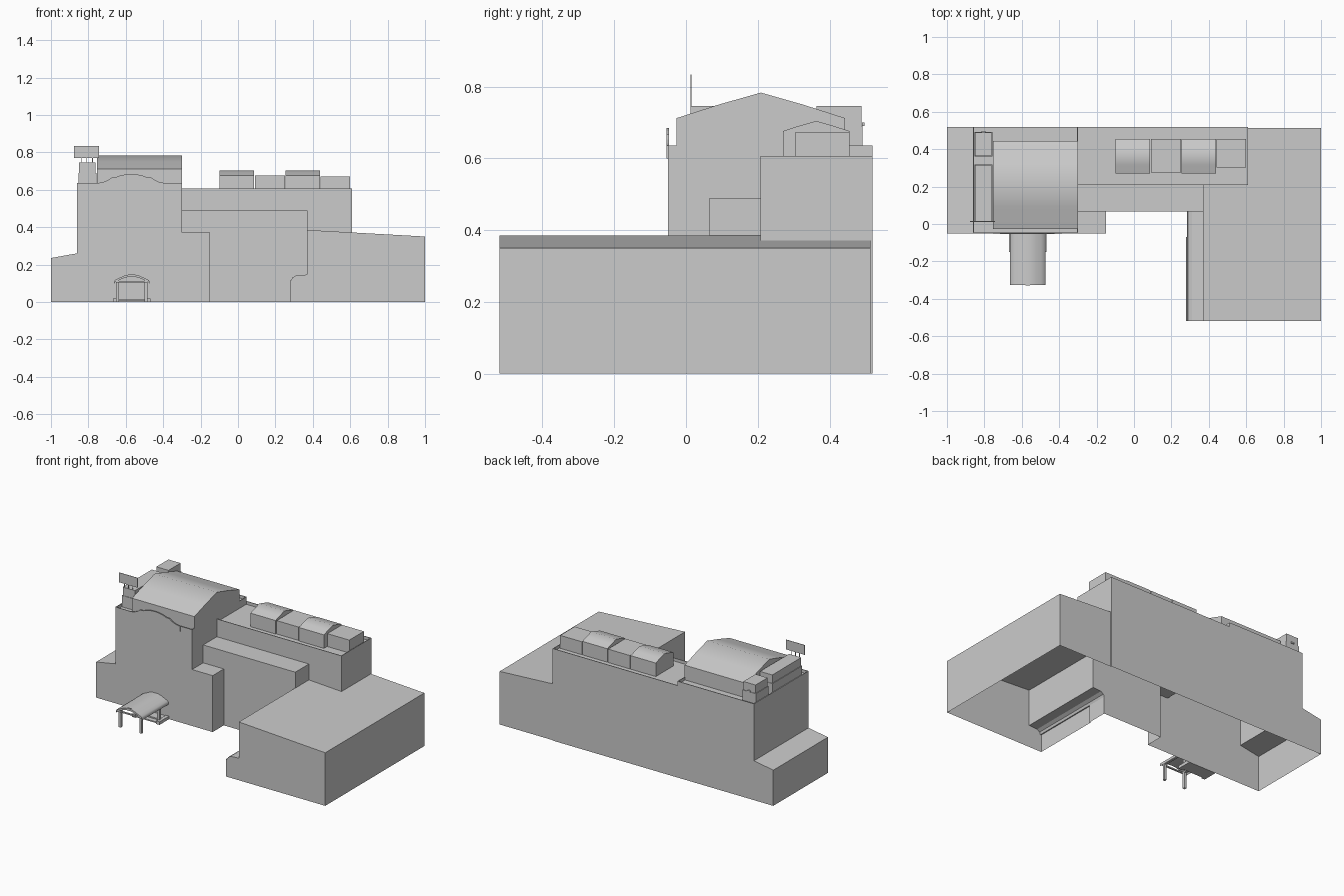
import bpy, bmesh
from mathutils import Vector

if "Cube" in bpy.data.objects:
    bpy.data.objects.remove(bpy.data.objects["Cube"])


def finish(bm, name):
    bmesh.ops.recalc_face_normals(bm, faces=bm.faces)
    me = bpy.data.meshes.new(name)
    bm.to_mesh(me)
    bm.free()
    ob = bpy.data.objects.new(name, me)
    bpy.context.scene.collection.objects.link(ob)
    return ob


def prism(name, pts, axis, a, b, lip=0):
    """Extrude a profile from a to b: along y (pts are x,z) or along x (pts are y,z).
    With a lip, the flat top is sunk to leave a thin parapet."""
    bm = bmesh.new()
    place = (lambda p: (p[0], a, p[1])) if axis == 'y' else (lambda p: (a, p[0], p[1]))
    f = bm.faces.new([bm.verts.new(place(p)) for p in pts])
    ext = bmesh.ops.extrude_face_region(bm, geom=[f])
    shift = Vector((0, b - a, 0)) if axis == 'y' else Vector((b - a, 0, 0))
    bmesh.ops.translate(bm, vec=shift,
                        verts=[v for v in ext['geom'] if isinstance(v, bmesh.types.BMVert)])
    bmesh.ops.recalc_face_normals(bm, faces=bm.faces)
    if lip:
        top = [g for g in bm.faces if g.normal.z > 0.9]
        bmesh.ops.inset_individual(bm, faces=top, thickness=0.006)
        bmesh.ops.inset_individual(bm, faces=top, thickness=0, depth=-lip)
    return finish(bm, name)


def box(name, x0, x1, y0, y1, z0, z1, lip=0):
    return prism(name, [(x0, z0), (x1, z0), (x1, z1), (x0, z1)], 'y', y0, y1, lip)


def gable(name, x0, x1, y0, y1, z0, eave, peak):
    """Roof house with a softly bowed double slope."""
    w, h = y1 - y0, peak - eave
    pts = [(y0, z0), (y1, z0), (y1, eave), (y0 + .75 * w, eave + .53 * h),
           (y0 + .5 * w, peak), (y0 + .25 * w, eave + .53 * h), (y0, eave)]
    ob = prism(name, pts, 'x', x0, x1)
    smooth(ob)
    return ob


def smooth(ob):
    bpy.ops.object.select_all(action='DESELECT')
    ob.select_set(True)
    bpy.context.view_layer.objects.active = ob
    bpy.ops.object.shade_smooth_by_angle(angle=0.7)


# building masses, overlapping so that they merge into one shell
F, B = -.05, .519
tower = box("building_shell", -.86, -.30, F, B, 0, .635, lip=.02)
masses = [
    prism("low_wing", [(-1, 0), (-.85, 0), (-.85, .262), (-1, .235)], 'y', F, B),
    box("back_block", -.31, .61, .208, B, 0, .607, lip=.02),
    box("middle_block", -.31, .372, .066, .22, 0, .49),
    box("step_block", -.31, -.15, F, .08, 0, .372),
    prism("right_wing", [(.37, 0), (1, 0), (1, .35), (.37, .385)], 'y', -.519, .514),
    prism("side_ledge_front", [(.277, 0), (.38, 0), (.38, .147), (.31, .142), (.29, .13),
                               (.284, .115), (.277, .115)], 'y', -.519, -.07),
    prism("side_ledge_back", [(.284, 0), (.38, 0), (.38, .147), (.31, .142), (.29, .13),
                              (.284, .115)], 'y', -.08, .08),
]
for m in masses:
    mod = tower.modifiers.new(m.name, 'BOOLEAN')
    mod.operation, mod.solver, mod.object = 'UNION', 'EXACT', m
dg = bpy.context.evaluated_depsgraph_get()
merged = bpy.data.meshes.new_from_object(tower.evaluated_get(dg))
tower.modifiers.clear()
tower.data = merged
for m in masses:
    bpy.data.objects.remove(m)

# open underside of the shell
bm = bmesh.new()
bm.from_mesh(merged)
under = [f for f in bm.faces if all(v.co.z < 1e-4 for v in f.verts)]
bmesh.ops.delete(bm, geom=under, context='FACES')
bm.to_mesh(merged)
bm.free()

# curved parapet over the entrance front
half = [(.185, .635), (.15, .641), (.125, .652), (.105, .666), (.085, .666), (.06, .676), (.03, .682)]
cx = -.57
curve = [(cx - x, z) for x, z in half] + [(cx, .684)] + [(cx + x, z) for x, z in reversed(half)]
prism("curved_parapet", [(cx - .185, .60)] + curve + [(cx + .185, .60)], 'y', -.054, -.047)

# roof houses
gable("main_roof_house", -.755, -.30, -.026, .443, .614, .712, .783)
for i, x in enumerate((-.098, .255)):
    gable(f"gabled_skylight_{i + 1}", x, x + .183, .27, .455, .586, .676, .704)
box("flat_skylight_1", .09, .25, .275, .455, .586, .675)
box("flat_skylight_2", .44, .60, .303, .455, .586, .672)

# stair heads along the left roof edge, each with a wider base
for i, (y0, y1) in enumerate(((.01, .318), (.36, .492))):
    box(f"stair_head_base_{i + 1}", -.854, -.757, y0, y1, .614, .69)
    box(f"stair_head_top_{i + 1}", -.85, -.761, y0 + .003, y1 - .003, .69, .745)
box("wall_vent", -.815, -.795, .49, .497, .69, .70)

# roof board on posts
box("roof_board", -.877, -.742, .012, .015, .77, .834)
for i in range(3):
    x = -.84 + i * .03
    box(f"board_post_{i + 1}", x, x + .004, .012, .016, .743, .772)

# entrance canopy: thin bowed roof on posts
px = -.568
arc = [(.095, .108), (.09, .118), (.07, .127), (.045, .139), (.02, .146)]
outer = [(px - x, z) for x, z in arc] + [(px + x, z) for x, z in reversed(arc)]
inner = [(x, z - .012) for x, z in outer]
smooth(prism("canopy_roof", outer + inner[::-1], 'y', -.327, -.05))
box("canopy_front_beam", px - .085, px + .085, -.322, -.312, .104, .112)
box("canopy_crest", px - .012, px + .012, -.328, -.318, .14, .15)
for side, s in (("left", -1), ("right", 1)):
    x = px + s * .076
    box(f"canopy_{side}_beam", x - .007, x + .007, -.32, -.05, .104, .114)
    for row, y in (("front", -.305), ("back", -.12)):
        box(f"canopy_{row}_{side}_post", x - .008, x + .008, y - .008, y + .008, 0, .108)
    x = px + s * .088
    box(f"step_{side}_cheek", x - .012, x + .012, -.15, F, 0, .02)
box("entrance_step_lower", px - .076, px + .076, -.14, F, 0, .008)
box("entrance_step_upper", px - .076, px + .076, -.11, F, .008, .016)
